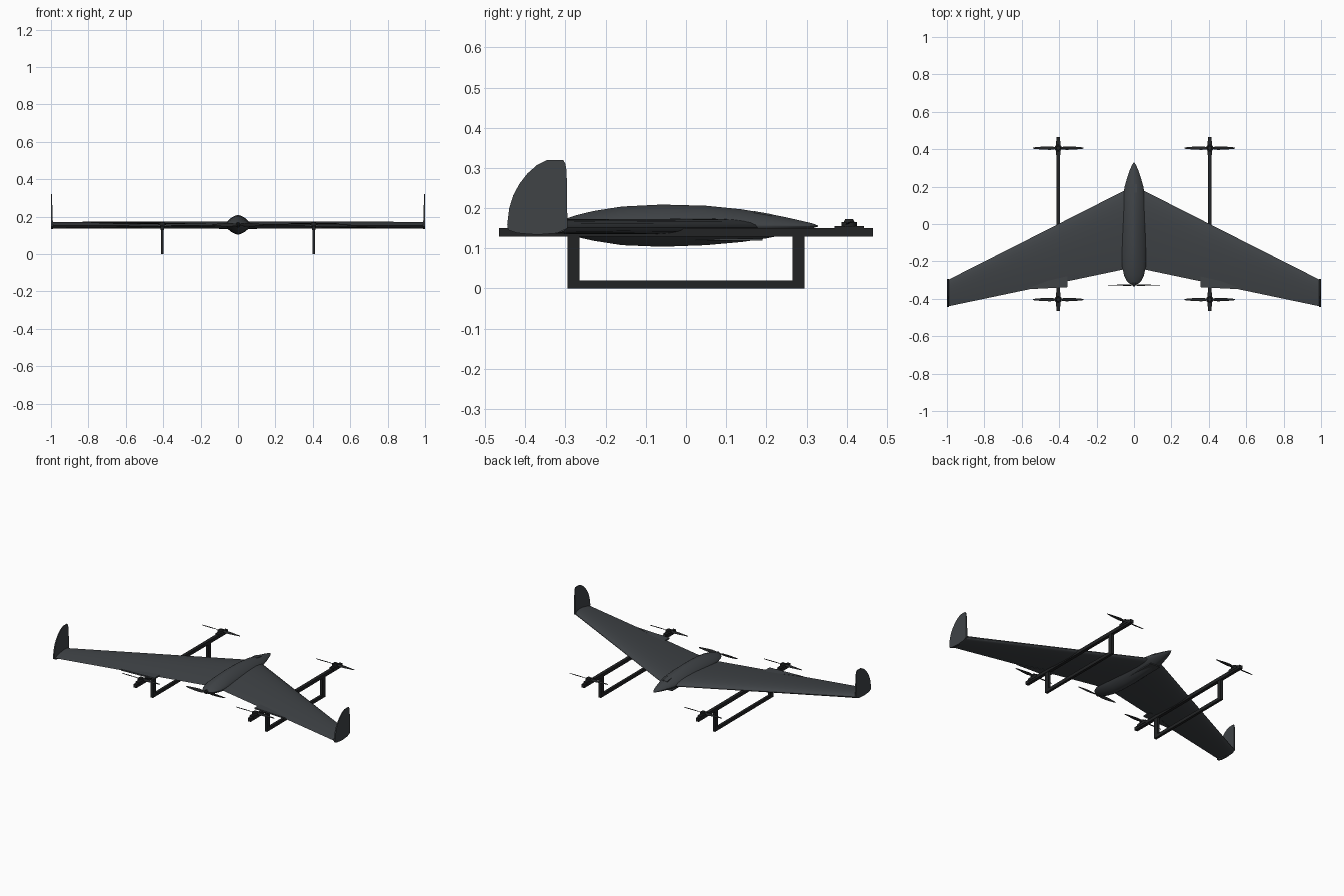
import bpy, bmesh
from math import sin, cos, pi, radians
from mathutils import Matrix, Vector

if "Cube" in bpy.data.objects:
    bpy.data.objects.remove(bpy.data.objects["Cube"])


def material(name, rgb):
    m = bpy.data.materials.new(name)
    m.diffuse_color = (*rgb, 1)
    m.use_nodes = True
    m.node_tree.nodes["Principled BSDF"].inputs["Base Color"].default_value = m.diffuse_color
    return m


GREY = material("shell_grey", (0.05, 0.056, 0.062))
BLACK = material("frame_black", (0.016, 0.017, 0.018))


def finish(name, bm, mat, smooth=None):
    bmesh.ops.recalc_face_normals(bm, faces=bm.faces)
    me = bpy.data.meshes.new(name)
    bm.to_mesh(me)
    bm.free()
    me.materials.append(mat)
    ob = bpy.data.objects.new(name, me)
    bpy.context.collection.objects.link(ob)
    if smooth:
        bpy.ops.object.select_all(action='DESELECT')
        bpy.context.view_layer.objects.active = ob
        ob.select_set(True)
        bpy.ops.object.shade_smooth_by_angle(angle=radians(smooth))
    return ob


def loft(bm, rings):
    """Skin a list of equal-length closed rings and cap both ends."""
    vs = [[bm.verts.new(p) for p in r] for r in rings]
    n = len(vs[0])
    for a, b in zip(vs, vs[1:]):
        for i in range(n):
            bm.faces.new((a[i], a[(i + 1) % n], b[(i + 1) % n], b[i]))
    bm.faces.new(vs[0])
    bm.faces.new(vs[-1])


def box(name, lo, hi, mat):
    lo, hi = Vector(lo), Vector(hi)
    bm = bmesh.new()
    bmesh.ops.create_cube(bm, size=1, matrix=Matrix.Translation((lo + hi) / 2)
                          @ Matrix.Diagonal((*(hi - lo), 1)))
    return finish(name, bm, mat)


def cylinder(name, loc, r1, r2, h, mat, rot=Matrix()):
    bm = bmesh.new()
    bmesh.ops.create_cone(bm, cap_ends=True, segments=24, radius1=r1, radius2=r2, depth=h,
                          matrix=Matrix.Translation(loc) @ rot)
    return finish(name, bm, mat, 40)


def propeller(name, loc, radius, rot=Matrix()):
    bm = bmesh.new()
    # span fraction, half chord, pitch in degrees
    stations = [(0.02, .005, 30), (.15, .007, 28), (.3, .010, 22), (.55, .009, 15),
                (.8, .006, 11), (.95, .004, 9), (1, .0015, 8)]
    for side in (1, -1):
        rings = []
        for f, c, p in stations:
            ring = []
            for k in range(10):
                a = 2 * pi * k / 10
                u, w = c * cos(a), .0013 * sin(a)
                t = radians(p)
                ring.append((side * f * radius, side * (u * cos(t) - w * sin(t)),
                             u * sin(t) + w * cos(t)))
            rings.append(ring)
        loft(bm, rings)
    bmesh.ops.transform(bm, matrix=Matrix.Translation(loc) @ rot, verts=bm.verts)
    return finish(name, bm, BLACK, 40)


# Fuselage: pinched oval sections (y, half width, bottom z, top z)
sections = [(.328, .002, .154, .157), (.315, .011, .150, .162), (.29, .022, .144, .168),
            (.25, .036, .135, .177), (.20, .050, .125, .187), (.14, .061, .116, .197),
            (.05, .066, .108, .206), (-.06, .067, .104, .209), (-.16, .066, .108, .204),
            (-.23, .063, .119, .193), (-.275, .053, .129, .182), (-.305, .039, .138, .172),
            (-.32, .022, .146, .165)]
rings = []
for y, w, zb, zt in sections:
    ring = []
    for k in range(40):
        a = 2 * pi * k / 40
        c, s = cos(a), sin(a)
        h = zt - .156 if s > 0 else .156 - zb
        e = 2 / 1.5
        ring.append((w * abs(c) ** e * (1 if c > 0 else -1), y,
                     .156 + h * abs(s) ** e * (1 if s > 0 else -1)))
    rings.append(ring)
bm = bmesh.new()
loft(bm, rings)
finish("fuselage", bm, GREY, 40)

# Swept wing: airfoil at both tips and the centre
rings = []
N = 16
for x, le, te, k in [(-.992, -.298, -.44, .92), (-.03, .19, -.238, 1),
                     (.03, .19, -.238, 1), (.992, -.298, -.44, .92)]:
    ring = []
    for i in range(2 * N):
        t = pi * i / N
        u = (1 + cos(t)) / 2                      # 1 = trailing edge
        th = (2.969 * u ** .5 - 1.26 * u - 3.516 * u * u + 2.843 * u ** 3 - 1.03 * u ** 4)
        dz = .022 * th if i <= N else -.017 * th
        ring.append((x, le + (te - le) * u, .152 + k * dz))
    rings.append(ring)
bm = bmesh.new()
loft(bm, rings)
finish("wing", bm, GREY, 40)

# Winglets: rounded fin outline, thinner at the top
outline = [(-.295, .15), (-.297, .29), (-.300, .31), (-.306, .32), (-.345, .32), (-.37, .308),
           (-.395, .286), (-.415, .26), (-.43, .232), (-.44, .20), (-.445, .16),
           (-.443, .146), (-.42, .138), (-.37, .134), (-.32, .138)]
for side, label in ((1, "right"), (-1, "left")):
    bm = bmesh.new()
    inner = [(side * (.989 + .006 * (z - .134) / .186), y, z) for y, z in outline]
    loft(bm, [inner, [(side * 1.0, y, z) for y, z in outline]])
    finish(f"{label}_winglet", bm, GREY, 30)

    # Control surface showing behind the trailing edge
    flap = [(.355, -.28), (.41, -.285), (.585, -.35), (.355, -.338)]
    bm = bmesh.new()
    loft(bm, [[(side * x, y, z) for x, y in flap] for z in (.147, .156)])
    finish(f"{label}_flap", bm, GREY)

    # Boom with landing skid frame
    x = side * .405
    box(f"{label}_boom", (x - .01, -.465, .129), (x + .01, .465, .15), BLACK)
    box(f"{label}_skid", (x - .008, -.295, 0), (x + .008, .295, .02), BLACK)
    for y, end in ((.28, "front"), (-.28, "rear")):
        box(f"{label}_{end}_leg", (x - .008, y - .015, .018), (x + .008, y + .015, .132), BLACK)

    # Lift motors and rotors
    for y, end in ((.406, "front"), (-.404, "rear")):
        tag = f"{label}_{end}"
        box(tag + "_motor_mount", (x - .013, y - .037, .14), (x + .013, y + .037, .156), BLACK)
        cylinder(tag + "_motor", (x, y, .160), .019, .019, .012, BLACK)
        cylinder(tag + "_motor_cap", (x, y, .169), .013, .010, .007, BLACK)
        propeller(tag + "_rotor", (x, y, .163), .135)

# Pusher propeller at the tail
back = Matrix.Rotation(radians(90), 4, 'X')
cylinder("pusher_motor", (0, -.320, .156), .014, .012, .012, BLACK, back)
cylinder("pusher_spinner", (0, -.329, .156), .010, .004, .010, BLACK, back)
propeller("pusher_propeller", (0, -.327, .156), .138, back)

# Nose sensor housing and belly hatch
cam = box("nose_sensor", (-.016, -.022, -.008), (.016, .022, .008), GREY)
cam.location = (0, .19, .181)
cam.rotation_euler = (radians(-10), 0, 0)
box("belly_hatch", (-.034, -.04, .119), (.034, .19, .125), GREY)
